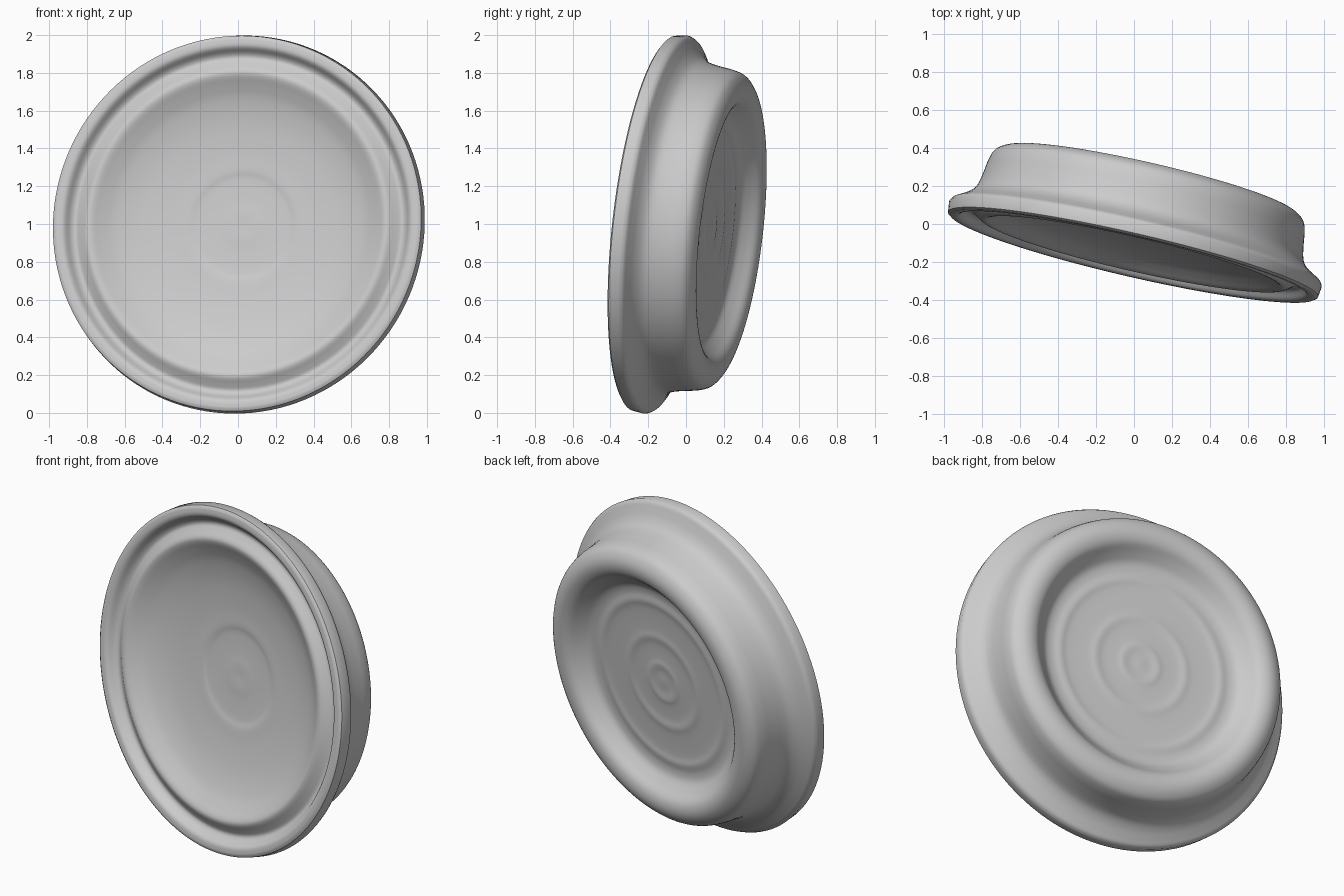
import bpy, bmesh, math
from mathutils import Vector

cube = bpy.data.objects.get("Cube")
if cube:
    bpy.data.objects.remove(cube, do_unlink=True)

grey = bpy.data.materials.new("light grey")
grey.use_nodes = True
colour = (0.6, 0.6, 0.6, 1)
grey.diffuse_color = colour
grey.node_tree.nodes["Principled BSDF"].inputs["Base Color"].default_value = colour

# Profile as (radius, depth towards the back), from front centre to back centre
front_bowl = [(0, .142), (.07, .14), (.14, .142), (.25, .139), (.3, .131), (.4, .124),
              (.55, .102), (.67, .068), (.74, .034), (.79, .006), (.82, .004),
              (.855, .025), (.885, .04), (.91, .03), (.935, .0), (.955, -.01), (.985, -.01)]
rim_band = [(.985, -.01), (1.0, .0), (1.007, .055)]
back_shell = [(1.007, .055), (.995, .075), (.965, .093), (.925, .118), (.893, .15),
              (.876, .19), (.863, .26), (.854, .32), (.835, .37), (.79, .402), (.74, .41),
              (.69, .394), (.645, .35), (.6, .313), (.55, .302), (.5, .306), (.45, .3),
              (.33, .3), (.28, .304), (.23, .299), (.15, .3), (.11, .304), (.06, .3), (0, .302)]


def smooth_curve(points, steps=4):
    """Catmull-Rom curve through the points."""
    pts = [Vector(p) for p in points]
    pts = [2 * pts[0] - pts[1]] + pts + [2 * pts[-1] - pts[-2]]
    out = []
    for a, b, c, d in zip(pts, pts[1:], pts[2:], pts[3:]):
        for i in range(steps):
            t = i / steps
            out.append(b + (c - a) * t / 2 + (2 * a - 5 * b + 4 * c - d) * t * t / 2
                       + (3 * b - a - 3 * c + d) * t ** 3 / 2)
    return out + [pts[-2]]


profile = smooth_curve(front_bowl)[:-1] + [Vector(p) for p in rim_band[:-1]] + smooth_curve(back_shell)

# Spin the profile into a closed dish
bm = bmesh.new()
verts = [bm.verts.new((max(p.x, 0), 0, p.y)) for p in profile]
edges = [bm.edges.new(pair) for pair in zip(verts, verts[1:])]
bmesh.ops.spin(bm, geom=verts + edges, cent=(0, 0, 0), axis=(0, 0, 1),
               angle=math.tau, steps=128, use_merge=False)
bmesh.ops.remove_doubles(bm, verts=bm.verts, dist=0.0005)
bmesh.ops.recalc_face_normals(bm, faces=bm.faces)
mesh = bpy.data.meshes.new("dish")
bm.to_mesh(mesh)
bm.free()
mesh.materials.append(grey)

# Tilted pose
dish = bpy.data.objects.new("dish", mesh)
bpy.context.collection.objects.link(dish)
dish.rotation_euler = Vector((.223, .968, -.111)).to_track_quat('Z', 'Y').to_euler()
dish.location = (-.005, -.16, 1.003)

bpy.ops.object.select_all(action='DESELECT')
dish.select_set(True)
bpy.context.view_layer.objects.active = dish
bpy.ops.object.shade_smooth_by_angle(angle=math.radians(35))
